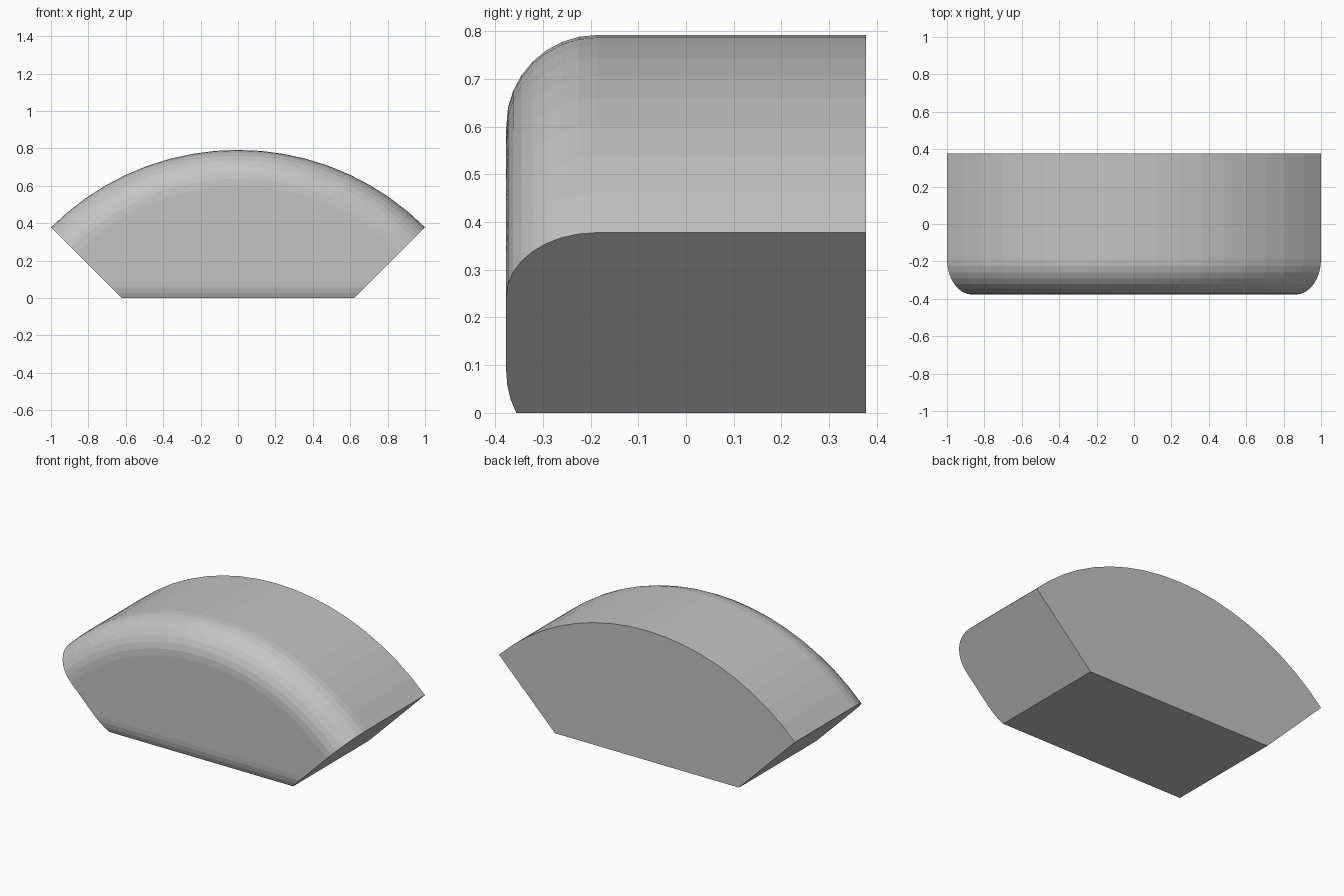
import bpy, bmesh, math

if "Cube" in bpy.data.objects:
    bpy.data.objects.remove(bpy.data.objects["Cube"], do_unlink=True)

R = math.sqrt(2)        # outer arc radius
AXIS = -0.622           # height of the arc centre
DEPTH = 0.377           # half depth
FILLET = 0.19           # rounding of the front edge
LOW = 0.087             # height where the lower rounding begins
COLUMNS, STEPS = 18, 8

grey = bpy.data.materials.new("plain_grey")
grey.use_nodes = True
colour = (0.55, 0.55, 0.55, 1)
grey.diffuse_color = colour
grey.node_tree.nodes["Principled BSDF"].inputs["Base Color"].default_value = colour


def section(angle):
    """Closed outline of one radial slice, as points in space."""
    outline = [(DEPTH, R)]
    # rounded upper front edge
    for i in range(STEPS + 1):
        t = math.pi / 2 * i / STEPS
        outline.append((FILLET - DEPTH - FILLET * math.sin(t),
                        R - FILLET + FILLET * math.cos(t)))
    # partly rounded lower front edge, cut off by the flat base
    end = math.asin(LOW / FILLET)
    lower = [end * i / 3 for i in range(4)]
    base = [(FILLET - DEPTH - FILLET * math.cos(t), LOW - FILLET * math.sin(t))
            for t in lower] + [(DEPTH, 0)]
    outline += [(y, (z - AXIS) / math.cos(angle)) for y, z in base]
    return [(r * math.sin(angle), y, AXIS + r * math.cos(angle)) for y, r in outline]


# arched block swept between its two slanted ends
bm = bmesh.new()
rings = []
for c in range(COLUMNS + 1):
    angle = math.radians(-45 + 90 * c / COLUMNS)
    rings.append([bm.verts.new(p) for p in section(angle)])
for a, b in zip(rings, rings[1:]):
    for i in range(len(a)):
        j = (i + 1) % len(a)
        bm.faces.new((a[i], a[j], b[j], b[i]))
bm.faces.new(rings[0])
bm.faces.new(rings[-1])
bmesh.ops.recalc_face_normals(bm, faces=bm.faces)
# merge the flat front, back and base into single faces
bmesh.ops.dissolve_limit(bm, angle_limit=math.radians(0.5), verts=bm.verts, edges=bm.edges)

mesh = bpy.data.meshes.new("arched_block")
bm.to_mesh(mesh)
bm.free()
mesh.materials.append(grey)
block = bpy.data.objects.new("arched_block", mesh)
bpy.context.collection.objects.link(block)
